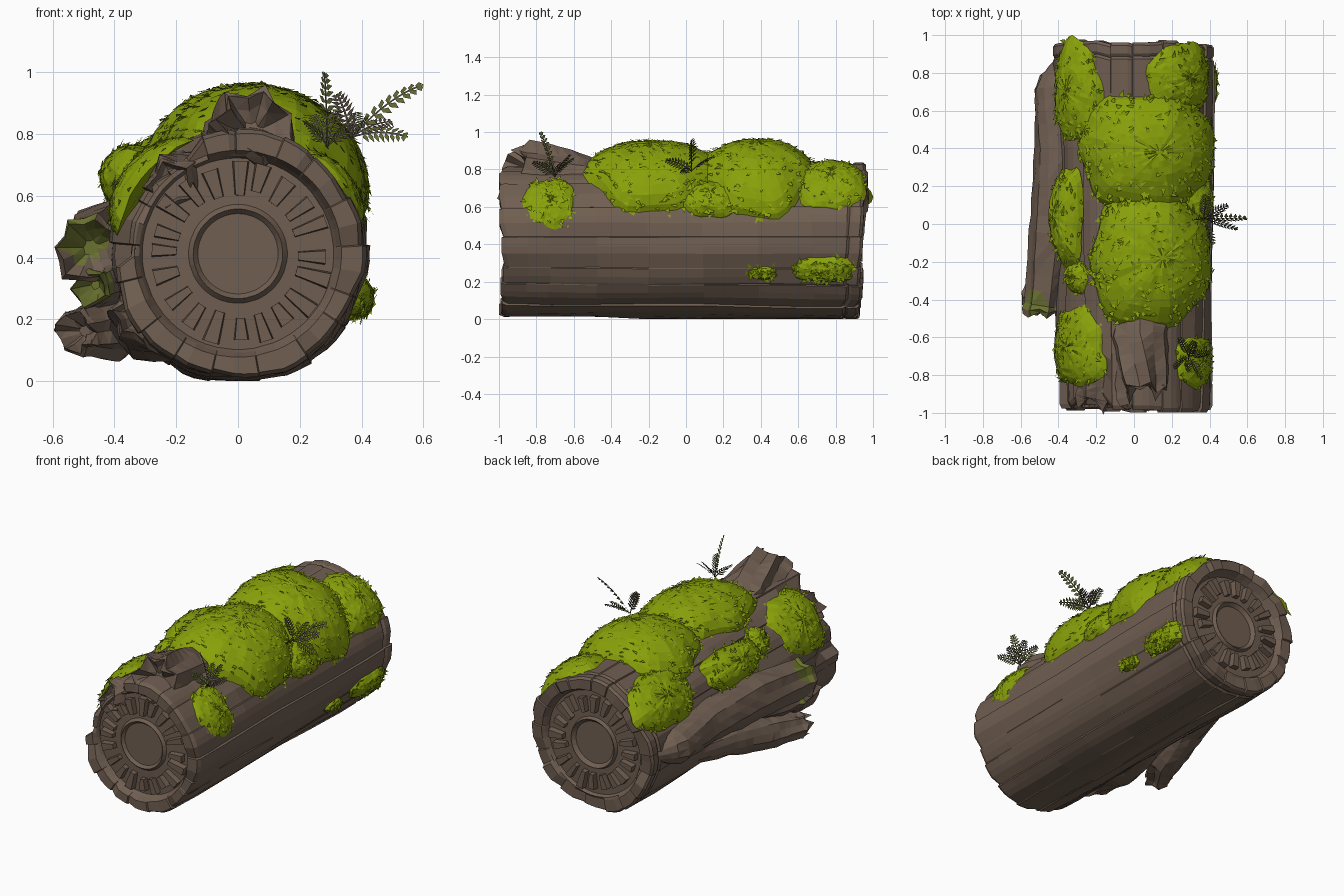
import bpy, bmesh, math, random
from mathutils import Vector

if "Cube" in bpy.data.objects:
    bpy.data.objects.remove(bpy.data.objects["Cube"])
random.seed(7)
CZ = 0.412
rnd = random.uniform


def mat(name, col):
    m = bpy.data.materials.new(name)
    m.diffuse_color = (*col, 1)
    m.use_nodes = True
    m.node_tree.nodes["Principled BSDF"].inputs["Base Color"].default_value = m.diffuse_color
    return m


BARK = mat("bark brown", (0.162, 0.113, 0.083))
MOSS = mat("moss green", (0.250, 0.355, 0.003))
FERN = mat("fern olive", (0.110, 0.130, 0.028))
STEM = mat("fern dark brown", (0.075, 0.058, 0.042))
MOSSY = mat("mossy wood olive", (0.150, 0.170, 0.030))


def finish(bm, name, *mats, recalc=True):
    if recalc:
        bmesh.ops.recalc_face_normals(bm, faces=bm.faces[:])
    me = bpy.data.meshes.new(name)
    bm.to_mesh(me)
    bm.free()
    for m in mats:
        me.materials.append(m)
    ob = bpy.data.objects.new(name, me)
    bpy.context.collection.objects.link(ob)
    return ob


def polar(r, t, y):
    """Point around the log axis; t in radians from straight up towards +x."""
    return Vector((r * math.sin(t), y, max(0.0, CZ + r * math.cos(t))))


def loft(bm, rings, cap0=True, cap1=True):
    vs = [[bm.verts.new(p) for p in ring] for ring in rings]
    n = len(vs[0])
    for a, b in zip(vs, vs[1:]):
        for i in range(n):
            bm.faces.new((a[i], a[(i + 1) % n], b[(i + 1) % n], b[i]))
    if cap0:
        bm.faces.new(vs[0])
    if cap1:
        bm.faces.new(vs[-1])


# Trunk: planked bark with thin cracks, ragged rim, broken upper left, recessed ends
def trunk():
    P, cols = 17, []
    for p in range(P):
        a0, w = math.tau * (p + rnd(-0.2, 0.2)) / P, math.tau / P
        off, f, b = rnd(-0.005, 0.007), rnd(-1.0, -0.975), rnd(0.96, 0.99)
        if math.radians(260) < a0 < math.radians(342):
            f += rnd(0.03, 0.08)
        cols += [(a0, -0.007, f + 0.01, b - 0.008)]
        cols += [(a0 + w * k, off, f, b) for k in (0.03, 0.35, 0.6)]

    def ring(s, r=None, inset=0.0):
        out = []
        for t, off, f, b in cols:
            y = f + (b - f) * s
            if s > 0.9:
                y -= 0.025 * (1 - math.cos(t))
            rr = r if r else 0.404 + 0.018 * s + off + 0.006 * math.sin(5 * t + 9 * s) - inset
            if not r and s < 0.1 and math.radians(265) < t < math.radians(342):
                rr -= 0.05                  # bark broken away
            if not r and 0.05 < s < 0.93:
                rr += rnd(-0.003, 0.003)
            out.append(polar(rr, t, y))
        return out

    def flat(r, y):
        return [polar(r, c[0], y) for c in cols]
    rings = [flat(0.13, -0.94), flat(0.145, -0.958), flat(0.16, -0.94), flat(0.31, -0.935),
             flat(0.32, -0.955), ring(0, 0.335), ring(0, None, 0.012)]
    rings += [ring(s) for s in (0.012, 0.07, 0.13, 0.26, 0.4, 0.55, 0.7, 0.85, 0.955)]
    rings += [ring(0.962, None, 0.01), ring(0.97), ring(0.992), ring(1, None, 0.012), ring(1, 0.345),
              flat(0.33, 0.925), flat(0.32, 0.905), flat(0.16, 0.91), flat(0.15, 0.932), flat(0.13, 0.91)]
    bm = bmesh.new()
    loft(bm, rings)
    finish(bm, "log_trunk", BARK)


# Radial wooden teeth on both cut ends
def end_teeth(name, y, d):
    bm = bmesh.new()
    for k in range(20):
        t = math.tau * (k + rnd(-0.14, 0.14)) / 20
        r0, r1, w = rnd(0.19, 0.21), rnd(0.275, 0.31), rnd(0.016, 0.022)
        rings = []
        for yy, s in ((y - d * 0.01, 1), (y + d * 0.035, 0.8)):
            rings.append([polar(r, t + e * s * w / r * g, yy) for r, e, g in
                          ((r0, -1, 0.8), (r0, 1, 0.8), (r1, 1, 1.35), (r1, -1, 1.35))])
        loft(bm, rings)
    finish(bm, name, BARK)


# Gnarled branch: ribbed tube along a path, ending in a splintered hollow
def branch(name, path, radii, flare, n=14, rough=1.0, sub=5, mossy=None):
    pts = [Vector(p) for p in path]
    ribs = [1 + (0.12 if i % 2 else -0.12) + rnd(-0.08, 0.08) for i in range(n)]
    ends = [rnd(-0.05, 0.05) for _ in range(n)]
    rings, segs = [], (len(pts) - 1) * sub
    for k in range(segs + 1):
        i = min(k // sub, len(pts) - 2)
        f = k / sub - i
        c, r = pts[i].lerp(pts[i + 1], f), radii[i] * (1 - f) + radii[i + 1] * f
        ax = (pts[i + 1] - pts[i]).normalized()
        u = ax.cross(Vector((0, 0, 1))).normalized()
        v = u.cross(ax)
        s = k / segs

        def put(j, m, push=0.0):
            a = math.tau * j / n + 0.5 * s
            q = 1 + rough * ((ribs[j] - 1) * (0.1 + 1.0 * s ** 3) + rnd(-0.05, 0.05))
            return c + (u * math.cos(a) + v * math.sin(a)) * r * q * m + ax * push
        rings.append([put(j, 1) for j in range(n)])
    rings.append([put(j, flare, 0.02 + ends[j] * 0.5) for j in range(n)])
    rings.append([put(j, flare * 0.85, 0.04 + ends[j]) for j in range(n)])
    rings.append([put(j, 0.6, 0.0 + ends[j] * 0.5) for j in range(n)])
    rings.append([put(j, 0.25, -0.03) for j in range(n)])
    bm = bmesh.new()
    loft(bm, rings)
    bmesh.ops.triangulate(bm, faces=bm.faces[:])
    for vert in bm.verts:
        vert.co.z = max(0.0, vert.co.z)
    for f in bm.faces:                      # olive film around a given spot
        if mossy and (f.calc_center_median() - Vector(mossy)).length < 0.085:
            f.material_index = 1
    return finish(bm, name, BARK, MOSSY)


# Moss cushion hugging the log, covered in small leaf flakes
def moss(name, t0, y0, ht, hy, h, base=0.41, square=2.4, flakes=100, puff=0.8):
    t0, ht = math.radians(t0), math.radians(ht)
    n, m = 36, 9
    wob = [rnd(0, 6.28) for _ in range(3)]

    def at(d, a, lift=0.0):
        c, s = math.cos(a), math.sin(a)
        k = d / (abs(c) ** square + abs(s) ** square) ** (1 / square)
        k *= 1 + d * (0.05 * math.sin(3 * a + wob[0]) + 0.04 * math.sin(7 * a + wob[1]))
        r = base - 0.015 + (h + 0.015) * (1 - min(d, 1) ** 2.2) ** puff
        r += 0.06 * h * math.sin(9 * a + wob[2]) * d * (1 - d)
        return polar(r + lift, t0 + ht * k * c, y0 + hy * k * s)
    bm = bmesh.new()
    loft(bm, [[at(0.03 + 0.97 * k / m, math.tau * j / n, rnd(-0.004, 0.004))
               for j in range(n)] for k in range(m + 1)])
    bmesh.ops.recalc_face_normals(bm, faces=bm.faces[:])
    for _ in range(flakes):
        d, a = math.sqrt(rnd(0, 0.97)), rnd(0, math.tau)
        p, q = at(d, a, 0.002), rnd(0, math.tau)
        up = Vector((p.x, 0, p.z - CZ)).normalized()
        side = Vector((0, 1, 0)) * math.cos(q) + up.cross(Vector((0, 1, 0))) * math.sin(q)
        fwd = up.cross(side)
        w, ln = rnd(0.009, 0.015), rnd(0.025, 0.04)
        bm.faces.new([bm.verts.new(x) for x in
                      (p - side * w, p + side * w, p + fwd * ln + up * rnd(0.002, 0.010))])
    finish(bm, name, MOSS, recalc=False)


# Fern: arching fronds with a thin stem and paired leaflets; every third frond is withered
def fern(name, base, tips, width, face):
    bm = bmesh.new()
    b = Vector(base)

    def poly(*pts):
        return bm.faces.new([bm.verts.new(x) for x in pts])
    for q, tip in enumerate(tips):
        e = Vector(tip)
        L = (e - b).length
        mid = (b + e) / 2 + Vector((0, 0, 0.16 * L))
        pt = lambda t: b * (1 - t) ** 2 + mid * 2 * t * (1 - t) + e * t * t
        N = 10
        for k in range(N):
            t = k / N
            p, nx = pt(t), pt(t + 1 / N)
            ax = (nx - p).normalized()
            side = ax.cross(Vector(face)).normalized()
            nrm = side.cross(ax)
            poly(p - side * 0.004, p + side * 0.004, nx + side * 0.003, nx - side * 0.003).material_index = 1
            w = width * math.sin(math.pi * (0.2 + 0.72 * t)) ** 0.8
            if k < 2:
                continue
            for sg in (-1, 1):
                o = side * sg
                pts = (p, p + o * w * 0.5, p + o * w + ax * w * 0.6 - nrm * w * 0.2,
                       p + o * w * 0.4 + ax * L / N * 0.8)
                poly(*(pts if sg > 0 else pts[::-1])).material_index = int(q % 3 == 2)
        poly(pt(0.93) - side * 0.012, pt(0.93) + side * 0.012, pt(1.0))
    finish(bm, name, FERN, STEM, recalc=False)


trunk()
end_teeth("front_teeth", -0.937, -1)
end_teeth("back_teeth", 0.908, 1)

# Broken branches: one on top at the front, others along the left side
branch("top_branch", [(0.05, -0.35, 0.66), (0.03, -0.62, 0.73), (0.05, -0.88, 0.815)], [0.14, 0.165, 0.13], 1.0)
branch("top_splinter", [(-0.12, -0.5, 0.66), (-0.18, -0.75, 0.65), (-0.21, -0.92, 0.64)], [0.08, 0.10, 0.09], 0.9, 10)
branch("upper_root", [(-0.36, 0.86, 0.42), (-0.42, 0.72, 0.43), (-0.40, 0.4, 0.45), (-0.425, -0.05, 0.45),
                      (-0.48, -0.43, 0.43)], [0.05, 0.11, 0.125, 0.13, 0.10], 1.1, 14, 0.9,
       mossy=(-0.50, -0.43, 0.47))
branch("lower_root", [(-0.27, 0.6, 0.25), (-0.35, 0.1, 0.22), (-0.42, -0.2, 0.17), (-0.51, -0.38, 0.16)],
       [0.06, 0.10, 0.105, 0.07], 1.05)
branch("root_knot", [(-0.36, -0.1, 0.32), (-0.44, -0.3, 0.32), (-0.47, -0.4, 0.31)], [0.06, 0.08, 0.06], 1.1, 10,
       mossy=(-0.47, -0.45, 0.33))
branch("lower_flare", [(-0.20, -0.05, 0.20), (-0.27, -0.45, 0.20), (-0.31, -0.72, 0.22)], [0.12, 0.14, 0.10], 0.9)

# Moss: angle, y, half angle, half length, thickness
moss("front_mound", 16, -0.18, 53, 0.39, 0.14, flakes=320, square=2.1, puff=0.75)
moss("rear_mound", 14, 0.38, 61, 0.33, 0.145, flakes=320, square=2.2, puff=0.75)
moss("right_bridge_moss", 56, 0.13, 17, 0.17, 0.065, flakes=60)
moss("back_right_moss", 39, 0.775, 30, 0.185, 0.06, base=0.425, flakes=110)
moss("back_left_moss", -49, 0.70, 25, 0.28, 0.06, base=0.425, flakes=110)
moss("left_strip_moss", -54, 0.04, 15, 0.26, 0.085, base=0.44, square=3, flakes=90)
moss("left_small_moss", -48, -0.28, 13, 0.09, 0.045, flakes=30)
moss("front_left_moss", -52, -0.65, 30, 0.21, 0.045, square=3, flakes=110)
moss("front_right_moss", 58, -0.725, 24, 0.14, 0.03, square=3, flakes=70)
moss("low_right_moss", 111, 0.74, 10.5, 0.165, 0.045, base=0.42, square=3, flakes=80)
moss("low_right_tuft", 114, 0.41, 5.5, 0.08, 0.03, base=0.415, flakes=30)

# Ferns on the right side
fern("side_fern", (0.37, 0.03, 0.79), [(0.60, 0.03, 0.96), (0.55, -0.03, 0.79), (0.50, 0.10, 0.84),
     (0.38, 0.15, 0.87), (0.42, -0.11, 0.85), (0.32, 0.02, 0.93)], 0.036, (-0.25, -0.75, 0.6))
fern("front_fern", (0.29, -0.70, 0.76), [(0.28, -0.78, 1.00), (0.21, -0.76, 0.84), (0.40, -0.68, 0.83),
     (0.36, -0.82, 0.84), (0.24, -0.60, 0.86), (0.32, -0.62, 0.88)], 0.032, (-0.3, -0.6, 0.75))
